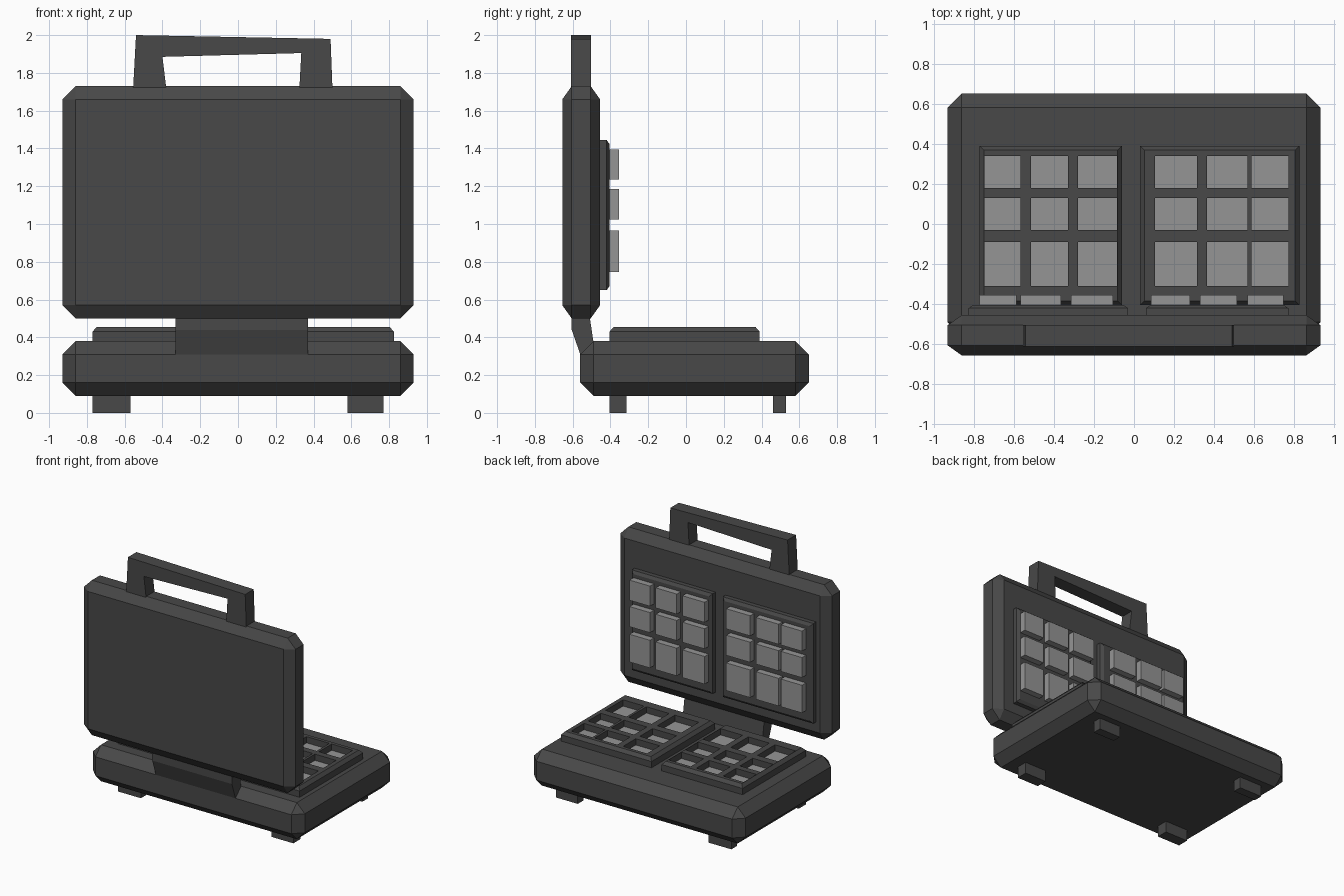
import bpy, bmesh
from itertools import product

if "Cube" in bpy.data.objects:
    bpy.data.objects.remove(bpy.data.objects["Cube"])


def material(name, v):
    m = bpy.data.materials.new(name)
    m.diffuse_color = (v, v, v, 1)
    m.use_nodes = True
    m.node_tree.nodes["Principled BSDF"].inputs["Base Color"].default_value = m.diffuse_color
    return m


DARK = material("dark_plastic", 0.065)
LIGHT = material("light_metal", 0.3)


def finish(name, bm, mat):
    bmesh.ops.recalc_face_normals(bm, faces=bm.faces)
    me = bpy.data.meshes.new(name)
    bm.to_mesh(me)
    bm.free()
    ob = bpy.data.objects.new(name, me)
    bpy.context.collection.objects.link(ob)
    me.materials.append(mat)
    return ob


def hull(name, pts, mat=DARK):
    bm = bmesh.new()
    add_hull(bm, pts)
    return finish(name, bm, mat)


def add_hull(bm, pts):
    vs = [bm.verts.new(p) for p in pts]
    bmesh.ops.convex_hull(bm, input=vs)
    bmesh.ops.dissolve_limit(bm, angle_limit=0.001, verts=bm.verts[:], edges=bm.edges[:])


def box_pts(x, y, z):
    return list(product(x, y, z))


def chamfer_box(name, x, y, z, b):
    # box with every edge and corner cut flat, b = cut per axis
    pts = []
    for i, j, k in product((0, 1), repeat=3):
        c = (x[i], y[j], z[k])
        inner = [v + (d if s == 0 else -d) for v, d, s in zip(c, b, (i, j, k))]
        for axis in range(3):
            p = list(inner)
            p[axis] = c[axis]
            pts.append(p)
    return hull(name, pts)


def prism(name, outline, axis, a, b):
    # extrude an outline along the given axis
    bm = bmesh.new()
    def place(p, t):
        return (t, *p) if axis == 0 else (p[0], t, p[1])
    face = bm.faces.new([bm.verts.new(place(p, a)) for p in outline])
    ext = bmesh.ops.extrude_face_region(bm, geom=[face])
    for v in ext["geom"]:
        if isinstance(v, bmesh.types.BMVert):
            v.co[axis] = b
    return finish(name, bm, DARK)


# Main bodies
chamfer_box("base", (-0.93, 0.93), (-0.56, 0.65), (0.09, 0.38), (0.07, 0.07, 0.07))
chamfer_box("lid", (-0.93, 0.93), (-0.655, -0.455), (0.50, 1.73), (0.07, 0.05, 0.07))

# Hinge and carrying handle
prism("hinge", [(-0.605, 0.51), (-0.605, 0.44), (-0.56, 0.31), (-0.49, 0.375), (-0.51, 0.51)],
      0, -0.33, 0.37)
prism("handle", [(-0.555, 1.72), (-0.54, 2.0), (0.49, 1.98), (0.50, 1.72),
                 (0.325, 1.72), (0.335, 1.905), (-0.40, 1.885), (-0.38, 1.72)],
      1, -0.61, -0.503)

# Feet
for sx, x in (("left", (-0.77, -0.57)), ("right", (0.58, 0.77))):
    for sy, y in (("back", (-0.405, -0.315)), ("front", (0.46, 0.53))):
        hull(f"foot_{sx}_{sy}", box_pts(x, y, (0, 0.1)))

# Waffle plates: the lid plates are the base plates folded over
rows = [(-0.31, -0.09), (-0.03, 0.13), (0.18, 0.34)]
sides = {
    "left": ((-0.77, -0.06), [(-0.745, -0.565), (-0.515, -0.33), (-0.28, -0.085)]),
    "right": ((0.03, 0.825), [(0.105, 0.315), (0.365, 0.565), (0.585, 0.77)]),
}


def plate_pts(x, h0, h1, h2):
    # slab with a sloped upper rim
    y, c = (-0.405, 0.39), 0.022
    return (box_pts(x, y, (h0, h1))
            + box_pts((x[0] + c, x[1] - c), (y[0] + c, y[1] - c), (h2,)))


def fold(pts):
    return [(-x, z, y + 1.055) for x, y, z in pts]


def blocks(name, cols, h, mat, to_lid=False):
    bm = bmesh.new()
    for c, r in product(cols, rows):
        pts = box_pts(c, r, h)
        part = bmesh.new()
        add_hull(part, fold(pts) if to_lid else pts)
        me = bpy.data.meshes.new("part")
        part.to_mesh(me)
        part.free()
        bm.from_mesh(me)
        bpy.data.meshes.remove(me)
    return finish(name, bm, mat)


for side, (span, cols) in sides.items():
    # lower plate with sunken cells
    plate = hull(f"base_plate_{side}", plate_pts(span, 0.37, 0.43, 0.455))
    cutter = blocks(f"cell_cutter_{side}", cols, (0.40, 0.5), DARK)
    cutter.hide_render = True
    cutter.hide_set(True)
    mod = plate.modifiers.new("cells", 'BOOLEAN')
    mod.object = cutter
    mod.operation = 'DIFFERENCE'
    mod.solver = 'EXACT'
    blocks(f"cell_floors_{side}", cols, (0.39, 0.405), LIGHT)
    # upper plate with raised blocks
    hull(f"lid_plate_{side}", fold(plate_pts(span, -0.46, -0.42, -0.405)))
    blocks(f"lid_blocks_{side}", cols, (-0.41, -0.355), LIGHT, True)
